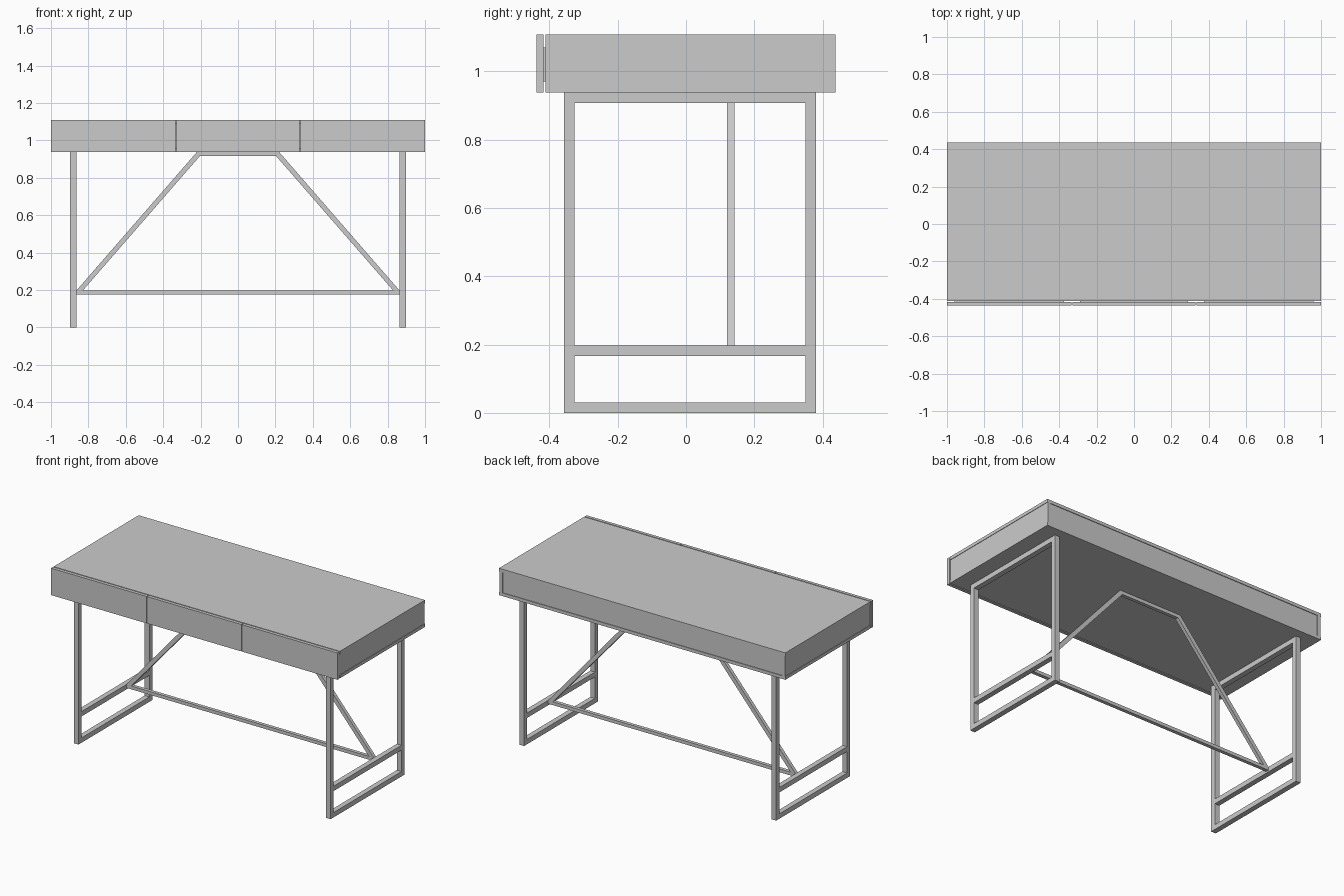
import bpy
import bmesh

cube = bpy.data.objects.get("Cube")
if cube:
    bpy.data.objects.remove(cube, do_unlink=True)

grey = bpy.data.materials.new("plain grey")
grey.use_nodes = True
grey.diffuse_color = (0.6, 0.6, 0.6, 1)
grey.node_tree.nodes["Principled BSDF"].inputs["Base Color"].default_value = grey.diffuse_color


def add_object(name, bm):
    bmesh.ops.recalc_face_normals(bm, faces=bm.faces)
    mesh = bpy.data.meshes.new(name)
    bm.to_mesh(mesh)
    bm.free()
    mesh.materials.append(grey)
    obj = bpy.data.objects.new(name, mesh)
    bpy.context.collection.objects.link(obj)
    return obj


def box(name, x, y, z):
    """Box from (low, high) pairs on each axis."""
    bm = bmesh.new()
    bmesh.ops.create_cube(bm, size=1)
    for v in bm.verts:
        v.co = [pair[0] if c < 0 else pair[1] for c, pair in zip(v.co, (x, y, z))]
    return add_object(name, bm)


def prism(name, outline, y):
    """Front outline of (x, z) points, given depth along y."""
    bm = bmesh.new()
    face = bm.faces.new([bm.verts.new((px, y[0], pz)) for px, pz in outline])
    side = bmesh.ops.extrude_face_region(bm, geom=[face])["geom"]
    for v in side:
        if isinstance(v, bmesh.types.BMVert):
            v.co.y = y[1]
    return add_object(name, bm)


def span(side, a, b):
    """Range on one side of the centre, ordered low to high."""
    return tuple(sorted((side * a, side * b)))


# Desk case: top and bottom boards with slightly recessed panels
BOTTOM, TOP = 0.938, 1.108
BOARD = 0.02
FRONT, BACK = -0.411, 0.437
inner_z = (BOTTOM + BOARD, TOP - BOARD)
box("desk_top", (-1, 1), (FRONT, BACK), (TOP - BOARD, TOP))
box("case_bottom", (-1, 1), (FRONT, BACK), (BOTTOM, BOTTOM + BOARD))
box("back_panel", (-0.976, 0.976), (BACK - 0.024, BACK - 0.004), inner_z)

# Three drawers, each a front plate and a body behind it
edges = {"right": (-1, -0.333), "middle": (-0.329, 0.329), "left": (0.333, 1)}
for label, (x0, x1) in edges.items():
    box(label + "_drawer_front", (x0, x1), (-0.437, -0.417), (BOTTOM, TOP))
    box(label + "_drawer_body", (x0 + 0.04, x1 - 0.04), (-0.417, 0.38), (0.97, 1.07))

# Foot frames, case sides and diagonal braces, one per side
LEG_X = (0.864, 0.897)
LEG_Y = (-0.357, 0.381)
BAR = 0.031
BRACE_Y = (0.12, 0.142)
for label, s in (("left", 1), ("right", -1)):
    box(label + "_case_side", span(s, 0.976, 0.997), (FRONT, BACK), inner_z)
    leg_x = span(s, *LEG_X)
    box(label + "_front_leg", leg_x, (LEG_Y[0], LEG_Y[0] + BAR), (0, BOTTOM))
    box(label + "_back_leg", leg_x, (LEG_Y[1] - BAR, LEG_Y[1]), (0, BOTTOM))
    rail_y = (LEG_Y[0] + BAR, LEG_Y[1] - BAR)
    rails = {"foot": 0, "middle": 0.166, "top": BOTTOM - BAR}
    for part, z in rails.items():
        box(f"{label}_{part}_rail", leg_x, rail_y, (z, z + BAR))
    prism(label + "_brace",
          [(s * 0.864, 0.197), (s * 0.22, BOTTOM), (s * 0.203, 0.917), (s * 0.83, 0.197)],
          BRACE_Y)

# Long stretcher and the bar joining the braces under the case
box("stretcher", (-LEG_X[0], LEG_X[0]), BRACE_Y, (0.176, 0.197))
prism("brace_top_bar",
      [(-0.22, BOTTOM), (0.22, BOTTOM), (0.203, 0.917), (-0.203, 0.917)], BRACE_Y)
